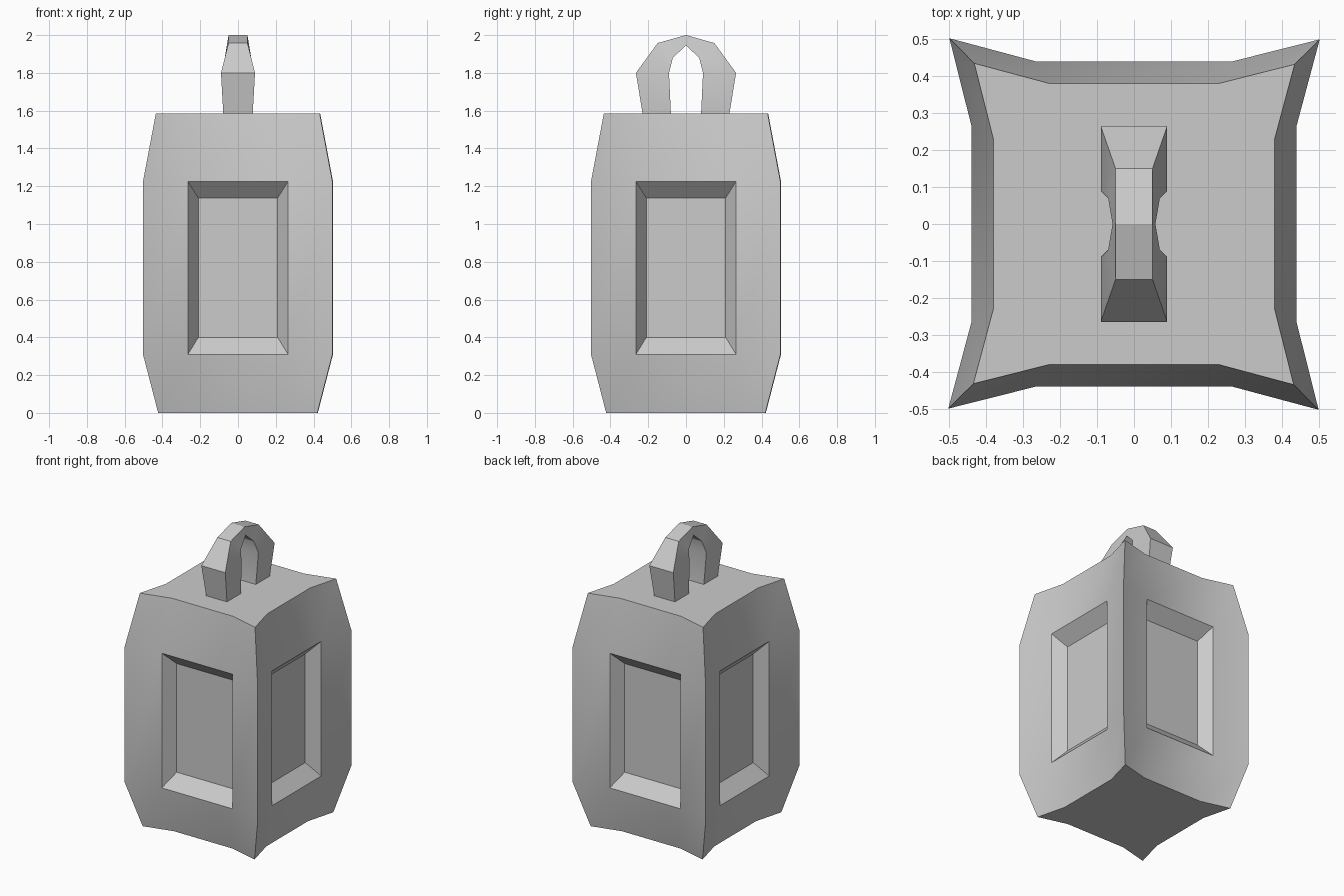
import bpy, bmesh, math

if "Cube" in bpy.data.objects:
    bpy.data.objects.remove(bpy.data.objects["Cube"])


def finish(bm, name, angle):
    bmesh.ops.remove_doubles(bm, verts=bm.verts, dist=1e-5)
    bmesh.ops.recalc_face_normals(bm, faces=bm.faces)
    mesh = bpy.data.meshes.new(name)
    bm.to_mesh(mesh)
    bm.free()
    ob = bpy.data.objects.new(name, mesh)
    bpy.context.collection.objects.link(ob)
    bpy.ops.object.select_all(action='DESELECT')
    bpy.context.view_layer.objects.active = ob
    ob.select_set(True)
    bpy.ops.object.shade_smooth_by_angle(angle=math.radians(angle))
    return ob


def turn(p, k):
    """Rotate a 2D point by k quarter turns."""
    x, y = p
    for _ in range(k):
        x, y = -y, x
    return x, y


# Body: stacked star-square rings, with a recessed window on each side
side = [(-0.503, -0.5), (-0.265, -0.44), (0.265, -0.44)]
levels = [(0.0, 0.84), (0.31, 1.0), (1.225, 1.0), (1.585, 0.865)]
outline = [turn(p, k) for k in range(4) for p in side]
bm = bmesh.new()
rings = [[bm.verts.new((x * s, y * s, z)) for x, y in outline] for z, s in levels]
n = len(outline)
for r in range(3):
    for i in range(n):
        j = (i + 1) % n
        quad = [rings[r][i], rings[r][j], rings[r + 1][j], rings[r + 1][i]]
        if r == 1 and i % 3 == 1:
            # window: sloped frame and flat back panel
            k = i // 3
            inner = []
            for x, z in [(-0.21, 0.4), (0.21, 0.4), (0.21, 1.138), (-0.21, 1.138)]:
                px, py = turn((x, -0.358), k)
                inner.append(bm.verts.new((px, py, z)))
            for a in range(4):
                b = (a + 1) % 4
                bm.faces.new((quad[a], quad[b], inner[b], inner[a]))
            bm.faces.new(inner)
        else:
            bm.faces.new(quad)
bm.faces.new(rings[0][::-1])
bm.faces.new(rings[3])
finish(bm, "lantern_body", 28)

# Handle: faceted loop, each station gives (y, z, half width) outside and inside
half = [((0.23, 1.585, 0.078), (0.08, 1.585, 0.078)),
        ((0.265, 1.80, 0.09), (0.09, 1.80, 0.09)),
        ((0.15, 1.958, 0.05), (0.07, 1.88, 0.07)),
        ((0.0, 2.0, 0.05), (0.0, 1.945, 0.058))]
mirrored = [tuple((-y, z, w) for y, z, w in st) for st in half[-2::-1]]
bm = bmesh.new()
sections = []
for (yo, zo, wo), (yi, zi, wi) in half + mirrored:
    sections.append([bm.verts.new(p) for p in
                     ((-wo, yo, zo), (wo, yo, zo), (wi, yi, zi), (-wi, yi, zi))])
for s, t in zip(sections, sections[1:]):
    for a in range(4):
        b = (a + 1) % 4
        bm.faces.new((s[a], s[b], t[b], t[a]))
finish(bm, "top_handle", 20)
